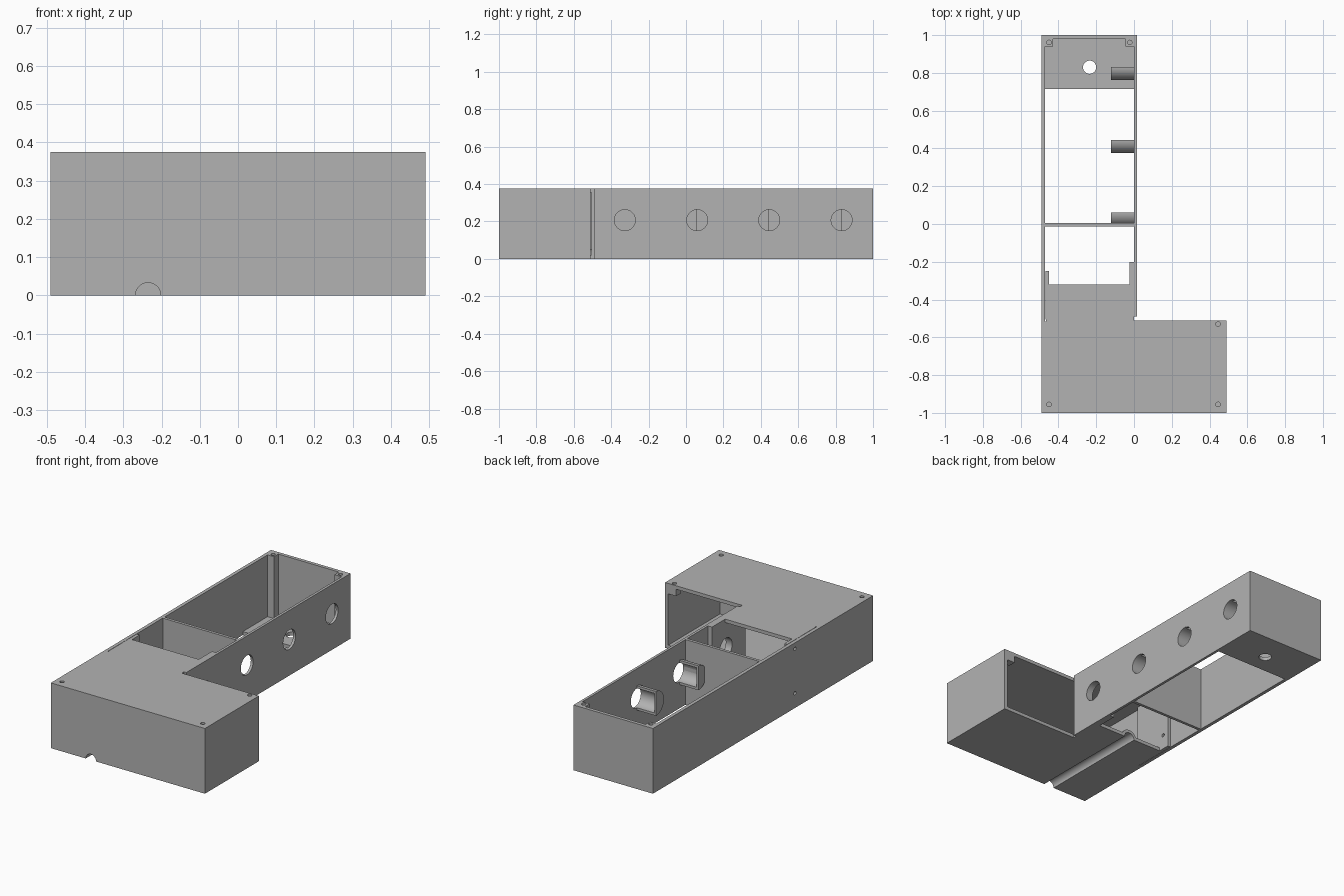
import bpy, bmesh, math

if "Cube" in bpy.data.objects:
    bpy.data.objects.remove(bpy.data.objects["Cube"], do_unlink=True)

grey = bpy.data.materials.new("plain grey")
grey.use_nodes = True
grey.diffuse_color = (0.45, 0.45, 0.45, 1)
grey.node_tree.nodes["Principled BSDF"].inputs["Base Color"].default_value = (0.45, 0.45, 0.45, 1)

H = 0.375      # overall height
T = 0.02       # wall thickness


def prism(name, points, axis, lo, hi):
    """Extrude a 2D outline along an axis between lo and hi."""
    place = {"x": lambda p, d: (d, p[0], p[1]),
             "y": lambda p, d: (p[0], d, p[1]),
             "z": lambda p, d: (p[0], p[1], d)}[axis]
    bm = bmesh.new()
    a = [bm.verts.new(place(p, lo)) for p in points]
    b = [bm.verts.new(place(p, hi)) for p in points]
    bm.faces.new(a)
    bm.faces.new(b[::-1])
    for i in range(len(a)):
        j = (i + 1) % len(a)
        bm.faces.new((a[i], b[i], b[j], a[j]))
    bmesh.ops.recalc_face_normals(bm, faces=bm.faces)
    mesh = bpy.data.meshes.new(name)
    bm.to_mesh(mesh)
    bm.free()
    mesh.materials.append(grey)
    obj = bpy.data.objects.new(name, mesh)
    bpy.context.collection.objects.link(obj)
    return obj


def box(name, x0, x1, y0, y1, z0=0, z1=H):
    return prism(name, [(x0, y0), (x1, y0), (x1, y1), (x0, y1)], "z", z0, z1)


def arc(cx, cy, r, start=0, sweep=360, n=40):
    count = n if sweep == 360 else n + 1
    return [(cx + r * math.cos(math.radians(start + sweep * i / n)),
             cy + r * math.sin(math.radians(start + sweep * i / n))) for i in range(count)]


def rod(cx, cy, r, axis, lo, hi):
    return prism("cutter", arc(cx, cy, r), axis, lo, hi)


def half_tube(name, cx, cy, r_in, r_out, start, axis, lo, hi):
    ring = arc(cx, cy, r_out, start, 180) + arc(cx, cy, r_in, start, 180)[::-1]
    return prism(name, ring, axis, lo, hi)


def cut(obj, *cutters):
    for c in cutters:
        c.hide_render = True
        m = obj.modifiers.new("cut", "BOOLEAN")
        m.operation, m.solver, m.object = "DIFFERENCE", "EXACT", c
        bpy.context.view_layer.objects.active = obj
        bpy.ops.object.modifier_apply(modifier=m.name)
        bpy.data.objects.remove(c, do_unlink=True)


# Front housing: hollow, open at the back, with a tongue reaching into the long tray
outline = [(-0.49, -1), (0.49, -1), (0.49, -0.51), (0, -0.51), (0, -0.32),
           (-0.465, -0.32), (-0.465, -0.515), (-0.49, -0.515)]
housing = prism("front_housing", outline, "z", 0, H)
cut(housing, box("cavity", -0.47, 0.47, -0.98, 0, T, H - T))
lid_screws = [(-0.45, -0.955), (0.445, -0.955), (0.445, -0.53)]
cut(housing, rod(-0.235, 0, 0.033, "y", -1.1, -0.2),
    *[rod(x, y, 0.012, "z", H - 0.05, H + 0.1) for x, y in lid_screws])

# Cable channel cover on the housing floor
half_tube("cable_channel", -0.235, 0, 0.033, 0.05, 0, "y", -0.99, -0.32)

# Screw bosses under the housing lid
for x, y in lid_screws:
    boss = box("lid_screw_boss", x - 0.025, x + 0.025, y - 0.025, y + 0.02, H - 0.06, H - 0.01)
    cut(boss, rod(x, y, 0.012, "z", H - 0.05, H + 0.1))

# Long tray walls and divider
HOLE_Z = 0.207
hole_y = [-0.327, 0.06, 0.445, 0.832]
screw_z = [0.085, 0.34]
right_wall = box("tray_wall_with_holes", 0, 0.015, -0.49, 1)
cut(right_wall, *[rod(y, HOLE_Z, 0.056, "x", -0.1, 0.1) for y in hole_y])
left_wall = box("tray_plain_wall", -0.49, -0.47, -0.515, 1)
cut(left_wall, *[rod(-0.29, z, 0.01, "x", -0.6, -0.4) for z in screw_z])
box("tray_end_wall", -0.48, 0.01, 0.98, 1)
box("tray_divider", -0.475, 0.005, -0.012, 0.005)

# Side tabs joining the housing to the tray
right_tab = box("tongue_tab_with_hole", -0.025, 0, -0.505, -0.2)
cut(right_tab, rod(hole_y[0], HOLE_Z, 0.056, "x", -0.1, 0.1))
left_tab = box("tongue_plain_tab", -0.468, -0.45, -0.505, -0.25)
cut(left_tab, *[rod(-0.29, z, 0.01, "x", -0.6, -0.4) for z in screw_z])

# Half floor at the tray end, with a cable hole
floor = box("tray_end_floor", -0.475, 0.005, 0.715, 0.985, 0, T)
cut(floor, rod(-0.235, 0.83, 0.035, "z", -0.1, 0.1))

# Corner screw posts at the tray end
for x0, x1, sx in [(-0.475, -0.43, -0.45), (-0.045, 0.005, -0.022)]:
    post = box("corner_post", x0, x1, 0.94, 0.985)
    cut(post, rod(sx, 0.961, 0.012, "z", H - 0.12, H + 0.1))

# Half-round sockets behind the wall holes, each with an end cap
for y in hole_y[1:]:
    half_tube("socket_shell", y, HOLE_Z, 0.056, 0.07, 90, "x", -0.122, 0.002)
    prism("socket_cap", arc(y, HOLE_Z, 0.069, 90, 180), "x", -0.122, -0.11)

# Smooth the round surfaces, keep the edges sharp
bpy.ops.object.select_all(action="DESELECT")
for obj in bpy.context.collection.objects:
    if obj.type == "MESH" and grey.name in obj.data.materials:
        obj.select_set(True)
        bpy.context.view_layer.objects.active = obj
bpy.ops.object.shade_smooth_by_angle(angle=math.radians(30))
